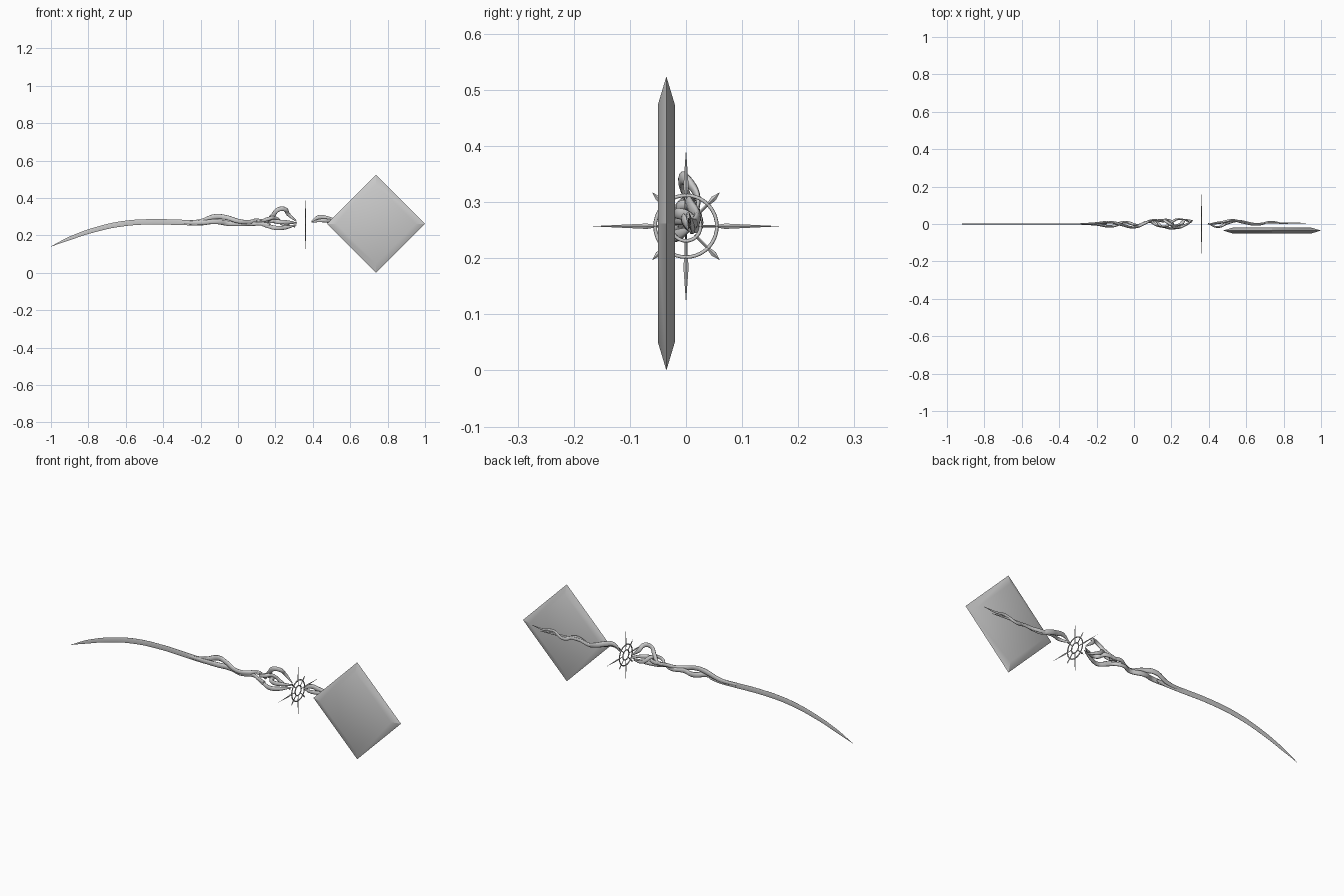
import bpy, bmesh
from math import pi, sin, cos
from mathutils import Vector

CX, CZ = 0.36, 0.257   # wheel centre


def tube(name, pts, flat=0.5, res=8):
    """Tapered tube through (x, y, z, radius) points, flattened along y."""
    cu = bpy.data.curves.new(name, 'CURVE')
    cu.dimensions = '3D'
    cu.bevel_depth = 1.0
    cu.bevel_resolution = 3
    cu.resolution_u = res
    cu.use_fill_caps = True
    sp = cu.splines.new('BEZIER')
    sp.bezier_points.add(len(pts) - 1)
    for b, (x, y, z, r) in zip(sp.bezier_points, pts):
        b.co = (x, y / flat, z)
        b.radius = r
        b.handle_left_type = b.handle_right_type = 'AUTO'
    ob = bpy.data.objects.new(name, cu)
    bpy.context.collection.objects.link(ob)
    ob.scale.y = flat
    bpy.ops.object.select_all(action='DESELECT')
    ob.select_set(True)
    bpy.context.view_layer.objects.active = ob
    bpy.ops.object.convert(target='MESH')
    bpy.ops.object.shade_smooth_by_angle(angle=1.0)
    return ob


def mesh_object(name, bm, smooth=None):
    bmesh.ops.recalc_face_normals(bm, faces=bm.faces)
    me = bpy.data.meshes.new(name)
    bm.to_mesh(me)
    bm.free()
    ob = bpy.data.objects.new(name, me)
    bpy.context.collection.objects.link(ob)
    if smooth:
        bpy.ops.object.select_all(action='DESELECT')
        ob.select_set(True)
        bpy.context.view_layer.objects.active = ob
        bpy.ops.object.shade_smooth_by_angle(angle=smooth)
    return ob


# curved blade
tube("blade", [(-1.0, 0, 0.141, 0.0008), (-0.9, 0, 0.184, 0.010), (-0.78, 0, 0.226, 0.013),
               (-0.62, 0, 0.262, 0.015), (-0.45, 0, 0.273, 0.015), (-0.32, 0, 0.270, 0.015),
               (-0.2, 0, 0.267, 0.015), (-0.14, 0, 0.268, 0.008)], flat=0.16)

# twisted vines of the neck
tube("neck_vine_upper", [(-0.30, 0, 0.272, 0.006), (-0.2, 0.004, 0.276, 0.012),
     (-0.125, 0.010, 0.300, 0.014), (-0.06, -0.006, 0.295, 0.013), (0.0, -0.018, 0.277, 0.012),
     (0.06, 0.004, 0.272, 0.011), (0.1, 0.021, 0.280, 0.010), (0.16, 0.012, 0.268, 0.010)])
tube("neck_vine_lower", [(-0.30, 0, 0.268, 0.006), (-0.2, -0.003, 0.268, 0.012),
     (-0.12, -0.012, 0.274, 0.014), (-0.05, 0.010, 0.264, 0.014), (0.02, -0.006, 0.262, 0.013),
     (0.08, 0.012, 0.262, 0.011), (0.13, -0.010, 0.262, 0.010), (0.17, -0.018, 0.255, 0.010)])
# claw of vines in front of the wheel
tube("claw_loop", [(0.10, 0.016, 0.276, 0.006), (0.15, 0.022, 0.278, 0.010),
     (0.185, 0.005, 0.305, 0.012), (0.215, -0.008, 0.338, 0.012), (0.25, 0.0, 0.340, 0.012),
     (0.27, 0.020, 0.312, 0.010), (0.312, 0.020, 0.276, 0.003)])
tube("claw_lower", [(0.12, -0.008, 0.262, 0.008), (0.16, -0.015, 0.250, 0.011),
     (0.205, -0.024, 0.240, 0.012), (0.25, -0.012, 0.242, 0.011), (0.312, 0.012, 0.256, 0.003)])
tube("claw_middle", [(0.12, 0.012, 0.274, 0.009), (0.18, 0.022, 0.276, 0.011),
     (0.225, -0.020, 0.272, 0.012), (0.265, -0.010, 0.270, 0.011), (0.314, 0.020, 0.267, 0.003)])
tube("claw_wrap", [(0.12, 0.016, 0.270, 0.007), (0.16, -0.014, 0.288, 0.010),
     (0.20, 0.010, 0.292, 0.010), (0.24, 0.026, 0.262, 0.010), (0.305, 0.008, 0.246, 0.003)])

# grip branches behind the plate
tube("grip_branch", [(0.395, -0.002, 0.275, 0.004), (0.435, 0.004, 0.298, 0.012),
     (0.475, 0.010, 0.290, 0.014), (0.53, 0.020, 0.272, 0.013), (0.58, 0.008, 0.258, 0.011),
     (0.66, -0.004, 0.270, 0.010), (0.73, 0.012, 0.252, 0.009), (0.79, 0.004, 0.274, 0.008),
     (0.85, 0.006, 0.266, 0.006), (0.92, 0.004, 0.271, 0.001)])
tube("grip_twig", [(0.395, 0.004, 0.272, 0.004), (0.45, -0.016, 0.280, 0.010),
     (0.49, 0.0, 0.276, 0.011), (0.56, 0.016, 0.262, 0.010), (0.64, 0.002, 0.264, 0.009),
     (0.72, 0.006, 0.262, 0.007), (0.80, 0.006, 0.258, 0.005), (0.87, 0.004, 0.252, 0.001)])

# bevelled diamond plate
bm = bmesh.new()
layers = [(-0.05, 0.212), (-0.035, 0.262), (-0.02, 0.212)]
rings = [[bm.verts.new((0.738 + r * cos(k * pi / 2), y, 0.262 + r * sin(k * pi / 2)))
          for k in range(4)] for y, r in layers]
for a, b in zip(rings, rings[1:]):
    for k in range(4):
        bm.faces.new((a[k], a[k - 1], b[k - 1], b[k]))
bm.faces.new(rings[0])
bm.faces.new(rings[-1])
mesh_object("diamond_plate", bm, 0.5)

# wheel rings
for name, rad in (("wheel_rim", 0.055), ("wheel_hub", 0.026)):
    bpy.ops.mesh.primitive_torus_add(major_radius=rad, minor_radius=0.0032, major_segments=40,
                                     minor_segments=8, location=(CX, 0, CZ),
                                     rotation=(0, pi / 2, 0))
    ob = bpy.context.object
    ob.name = name
    ob.scale.z = 0.8
    bpy.ops.object.shade_smooth_by_angle(angle=1.0)

# wheel spikes: horizontal, diagonal and vertical ones differ in length
for k in range(8):
    a = k * pi / 4
    out = Vector((0, cos(a), sin(a)))
    side = Vector((0, -sin(a), cos(a)))
    tip = 0.085 if k % 2 else (0.166 if k % 4 == 0 else 0.135)
    bm = bmesh.new()
    prof = [(0.022, 0.0022), (0.055, 0.0025), (0.070, 0.0048), (tip, 0.0002)]
    rows = []
    for r, w in prof:
        c = Vector((CX, 0, CZ)) + out * r
        dx = Vector((min(w, 0.003), 0, 0))
        rows.append([bm.verts.new(c + d) for d in (dx, side * w, -dx, -side * w)])
    for p, q in zip(rows, rows[1:]):
        for j in range(4):
            bm.faces.new((p[j], p[j - 1], q[j - 1], q[j]))
    bm.faces.new(rows[0])
    bm.faces.new(rows[-1])
    mesh_object("wheel_spike_%d" % (k + 1), bm)
